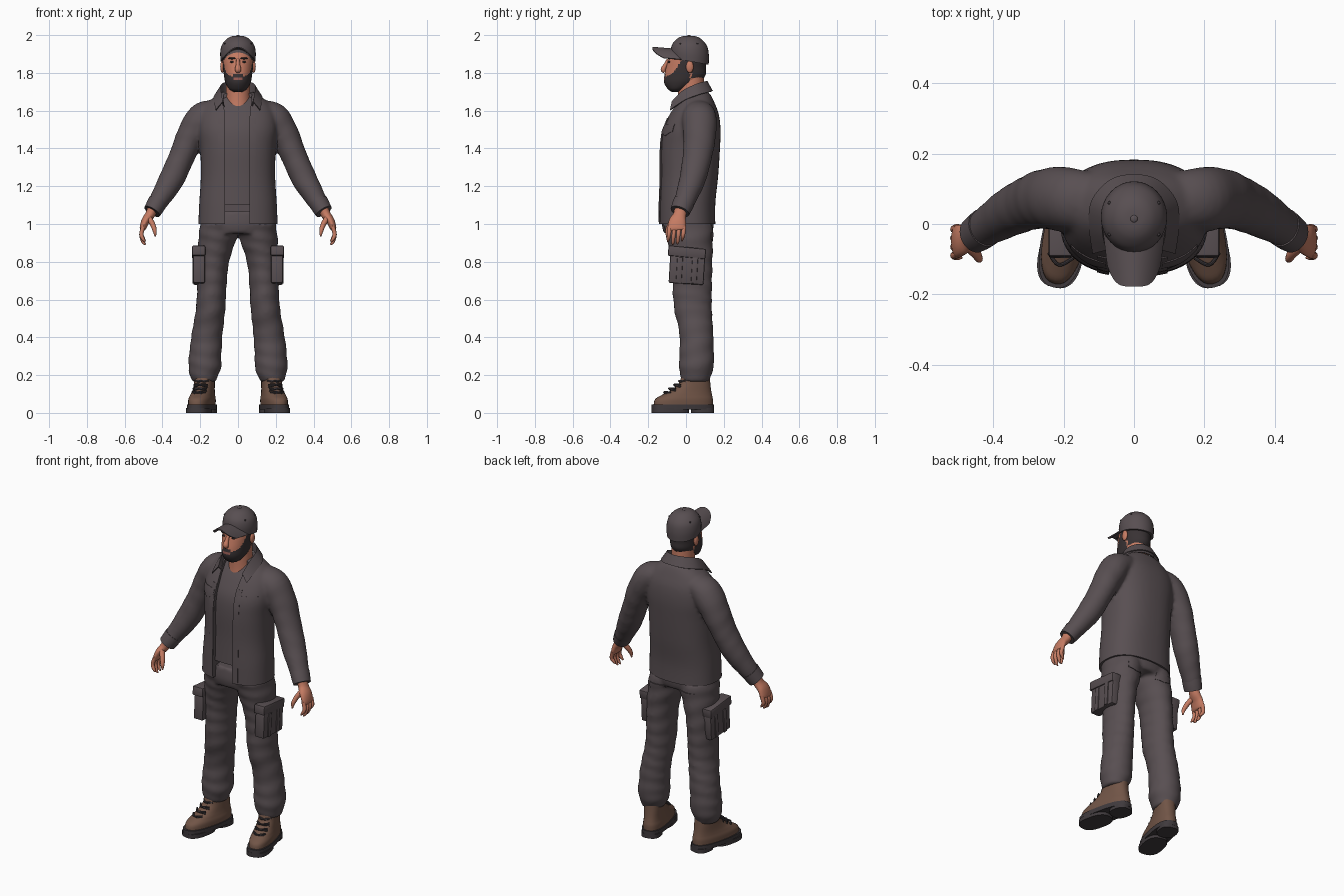
import bpy, bmesh, math
from mathutils import Vector, Matrix
from mathutils.bvhtree import BVHTree

cube = bpy.data.objects.get("Cube")
if cube:
    bpy.data.objects.remove(cube)


def material(name, r, g, b):
    m = bpy.data.materials.new(name)
    m.use_nodes = True
    m.diffuse_color = (r, g, b, 1)
    m.node_tree.nodes["Principled BSDF"].inputs["Base Color"].default_value = (r, g, b, 1)
    return m


CLOTH = material("charcoal_cloth", .098, .078, .084)
SKIN = material("skin", .56, .2, .125)
HAIR = material("dark_hair", .04, .032, .034)
LIP = material("lip", .33, .11, .09)
LEATHER = material("brown_leather", .165, .09, .062)
RUBBER = material("dark_rubber", .05, .042, .046)


def smooth(mesh, angle=40):
    bm = bmesh.new()
    bm.from_mesh(mesh)
    bmesh.ops.recalc_face_normals(bm, faces=bm.faces)
    for f in bm.faces:
        f.smooth = True
    for e in bm.edges:
        e.smooth = e.calc_face_angle(0) < math.radians(angle)
    bm.to_mesh(mesh)
    bm.free()


def make(name, bm, mat):
    mesh = bpy.data.meshes.new(name)
    bm.to_mesh(mesh)
    bm.free()
    mesh.materials.append(mat)
    smooth(mesh)
    obj = bpy.data.objects.new(name, mesh)
    bpy.context.scene.collection.objects.link(obj)
    return obj


def bake(obj, mat):
    mesh = bpy.data.meshes.new_from_object(obj.evaluated_get(bpy.context.evaluated_depsgraph_get()))
    obj.modifiers.clear()
    obj.data = mesh
    mesh.materials.clear()
    mesh.materials.append(mat)
    smooth(mesh)


def mirror(obj):
    new = obj.copy()
    new.data = obj.data.copy()
    new.name = obj.name.replace("left", "right")
    new.data.transform(Matrix.Diagonal((-1, 1, 1, 1)))
    new.data.flip_normals()
    bpy.context.scene.collection.objects.link(new)


def spline(rows, n):
    out = []
    for i in range(len(rows) - 1):
        a, b, c, d = (rows[min(max(i + k, 0), len(rows) - 1)] for k in (-1, 0, 1, 2))
        for s in range(n):
            t = s / n
            out.append([q + .5 * t * (r - p + t * (2*p - 5*q + 4*r - e + t * (3*(q - r) + e - p)))
                        for p, q, r, e in zip(a, b, c, d)])
    return out + [list(rows[-1])]


def add_loft(bm, rings, seg=32, n=5, flat=True, power=2, fold=0):
    """Skin ellipses (x, y, z, rx, ry); level when flat, else square to the path."""
    rings = spline(rings, n)
    loops = []
    for i, (x, y, z, rx, ry) in enumerate(rings):
        u, v = Vector((1, 0, 0)), Vector((0, 1, 0))
        if not flat:
            t = (Vector(rings[min(i + 1, len(rings) - 1)][:3]) - Vector(rings[max(i - 1, 0)][:3])).normalized()
            v = (v - t * v.dot(t)).normalized()
            u = v.cross(t)
        loop = []
        for k in range(seg):
            a = math.tau * k / seg
            c, s = math.cos(a), math.sin(a)
            r = 1 + fold * math.sin(z * 75 + 2 * math.sin(a + z * 9))
            p = u * math.copysign(abs(c) ** (2 / power), c) * rx * r
            p += v * math.copysign(abs(s) ** (2 / power), s) * ry * r
            loop.append(bm.verts.new(Vector((x, y, z)) + p))
        loops.append(loop)
    for a, b in zip(loops, loops[1:]):
        for k in range(seg):
            bm.faces.new((a[k], a[(k + 1) % seg], b[(k + 1) % seg], b[k]))
    bm.faces.new(loops[0])
    bm.faces.new(loops[-1])


def loft(name, mat, rings, **kw):
    bm = bmesh.new()
    add_loft(bm, rings, **kw)
    return make(name, bm, mat)


def tube(name, mat, rings, **kw):
    return loft(name, mat, rings, flat=False, **kw)


def ball(name, mat, loc, size):
    bm = bmesh.new()
    bmesh.ops.create_uvsphere(bm, u_segments=16, v_segments=10, radius=1,
                              matrix=Matrix.Translation(loc) @ Matrix.Diagonal((*size, 1)))
    return make(name, bm, mat)


def box(name, mat, loc, size, bevel=.008, turn=0):
    bm = bmesh.new()
    bmesh.ops.create_cube(bm, size=1, matrix=Matrix.Translation(loc) @ Matrix.Rotation(turn, 4, 'X')
                          @ Matrix.Diagonal((*size, 1)))
    bmesh.ops.bevel(bm, geom=bm.edges[:], offset=bevel, segments=2, affect='EDGES', profile=.5)
    return make(name, bm, mat)


def sheet(name, mat, rows, thick):
    bm = bmesh.new()
    grid = [[bm.verts.new(p) for p in row] for row in rows]
    for a, b in zip(grid, grid[1:]):
        for k in range(len(a) - 1):
            bm.faces.new((a[k], a[k + 1], b[k + 1], b[k]))
    bmesh.ops.recalc_face_normals(bm, faces=bm.faces)
    bmesh.ops.solidify(bm, geom=bm.faces[:], thickness=thick)
    return make(name, bm, mat)


def patch(name, target, x0, x1, z0, z1, way=1, point=0):
    """Lay a thin cloth flap on the target, seen along +y or -y."""
    tree = BVHTree.FromPolygons([v.co for v in target.data.vertices], [p.vertices for p in target.data.polygons])
    rows = []
    for j in range(9):
        row = []
        for i in range(13):
            u = i / 12
            low = z0 - point * (1 - abs(2 * u - 1))
            x, z = x0 + (x1 - x0) * u, low + (z1 - low) * j / 8
            hit = tree.ray_cast(Vector((x, -way, z)), Vector((0, way, 0)))[0] or Vector((x, 0, z))
            row.append(hit - Vector((0, way * .004, 0)))
        rows.append(row)
    sheet(name, CLOTH, rows, .006)


def fuse(name, mat, bm):
    obj = make(name, bm, mat)
    mod = obj.modifiers.new("fuse", 'REMESH')
    mod.mode, mod.voxel_size = 'VOXEL', .01
    mod = obj.modifiers.new("soften", 'SMOOTH')
    mod.factor, mod.iterations = .5, 5
    bake(obj, mat)
    return obj


def cut(obj, outline, y0, y1):
    bm = bmesh.new()
    face = bm.faces.new([bm.verts.new((x, y0, z)) for x, z in outline])
    ext = bmesh.ops.extrude_face_region(bm, geom=[face])["geom"]
    bmesh.ops.translate(bm, vec=(0, y1 - y0, 0), verts=[g for g in ext if isinstance(g, bmesh.types.BMVert)])
    tool = make("cutter", bm, CLOTH)
    tool.hide_render = True
    mod = obj.modifiers.new("cut", 'BOOLEAN')
    mod.operation, mod.object = 'DIFFERENCE', tool
    bake(obj, CLOTH)
    bpy.data.objects.remove(tool)


# Jacket: body and sleeves fused, then hemmed and opened at the front
body = [(0, .005, .94, .212, .152), (0, .005, 1.1, .206, .15), (0, .015, 1.25, .197, .155),
        (0, .02, 1.4, .2, .16), (0, .028, 1.5, .21, .155), (0, .042, 1.58, .2, .132),
        (0, .05, 1.64, .165, .102), (0, .055, 1.685, .105, .075), (0, .055, 1.7, .08, .06)]
sleeve = [(.12, .065, 1.6, .06, .08), (.19, .07, 1.56, .082, .092), (.25, .072, 1.465, .076, .086),
          (.296, .06, 1.36, .068, .078), (.35, .035, 1.24, .067, .07), (.408, 0, 1.14, .055, .058),
          (.452, -.03, 1.07, .043, .05)]
bm = bmesh.new()
add_loft(bm, body, seg=48, power=2.4)
for s in (1, -1):
    add_loft(bm, [(s * r[0], *r[1:]) for r in sleeve], flat=False, fold=.012)
jacket = fuse("jacket", CLOTH, bm)
cut(jacket, [(-.3, .8), (.3, .8), (.3, 1.0), (-.3, 1.0)], -.4, .4)
cut(jacket, [(-.07, .9), (.06, .9), (.06, 1.55), (.08, 1.75), (-.08, 1.75), (-.07, 1.55)], -.4, 0)
loft("undershirt", CLOTH, [(0, r[1], max(r[2], 1.05), r[3] - .03, r[4] - .018) for r in body[1:-1]], power=2.4)
for side, s in (("left", 1), ("right", -1)):
    patch(side + "_chest_flap", jacket, s * .08, s * .18, 1.49, 1.53, point=.025)
    edge = .06 if s > 0 else -.07
    patch(side + "_placket", jacket, edge + s * .002, edge + s * .035, 1.01, 1.56)

# Collar: stand, fold and leaf
half = [[(.07, -.05, 1.62), (.085, -.01, 1.66), (.085, .05, 1.69), (.05, .1, 1.7), (0, .115, 1.7)],
        [(.08, -.075, 1.65), (.09, -.02, 1.705), (.088, .05, 1.74), (.05, .1, 1.755), (0, .113, 1.757)],
        [(.118, -.085, 1.605), (.128, -.01, 1.655), (.122, .065, 1.685), (.07, .125, 1.7), (0, .142, 1.705)]]
rows = [spline(h + [(-x, y, z) for x, y, z in h[-2::-1]], 4) for h in half]
sheet("collar", CLOTH, [list(map(Vector, r)) for r in rows], .006)

# Trousers: hips and legs fused
leg = [(.1, .01, 1.0, .1, .13), (.11, .02, .92, .1, .122), (.13, .03, .8, .083, .11),
       (.138, .033, .68, .078, .105), (.145, .037, .55, .078, .1), (.163, .055, .42, .082, .09),
       (.174, .056, .3, .086, .092), (.176, .055, .235, .086, .092), (.18, .05, .19, .072, .078),
       (.18, .05, .165, .062, .07)]
bm = bmesh.new()
add_loft(bm, [(0, .01, .95, .18, .128), (0, .01, 1.0, .2, .138), (0, .01, 1.07, .185, .13)])
for s in (1, -1):
    add_loft(bm, [(s * r[0], *r[1:]) for r in leg], fold=.025)
trousers = fuse("trousers", CLOTH, bm)
for side, s in (("left", 1), ("right", -1)):
    patch(side + "_back_pocket_flap", trousers, s * .05, s * .15, .92, .955, way=-1, point=.012)

# Cargo pockets
parts = [box("left_cargo_pocket", CLOTH, (.206, .005, .765), (.062, .185, .165), turn=-.06),
         box("left_cargo_flap", CLOTH, (.208, .005, .85), (.07, .2, .055), turn=-.1)]
for y in (-.035, .045):
    parts.append(box("left_cargo_pleat", CLOTH, (.235, y, .755), (.014, .03, .14), .004, -.06))

# Cuffs and hands
parts.append(tube("left_cuff", CLOTH, [(.424, -.01, 1.118, .052, .057), (.44, -.022, 1.09, .05, .055),
                                       (.455, -.032, 1.066, .047, .052)]))
parts.append(tube("left_palm", SKIN, [(.445, -.025, 1.1, .028, .034), (.465, -.033, 1.05, .026, .034),
                                      (.49, -.045, 1.015, .022, .045), (.505, -.05, .975, .016, .047),
                                      (.507, -.05, .965, .006, .035)], seg=20))
for i, tip in enumerate((.905, .89, .893, .91)):
    y = -.086 + .025 * i
    parts.append(tube("left_finger", SKIN, [(.502, y, .985, .011, .012), (.512, y - .004, .945, .011, .011),
                                            (.502, y - .008, tip + .015, .009, .009),
                                            (.49, y - .01, tip, .003, .003)], seg=10))
parts.append(tube("left_thumb", SKIN, [(.478, -.055, 1.04, .016, .018), (.453, -.08, 1.0, .014, .016),
                                       (.441, -.098, .965, .011, .012), (.438, -.102, .935, .004, .004)], seg=12))

# Boots, modelled straight and then turned outwards
boot = [loft("left_boot", LEATHER, [(0, (a + b) / 2, z, w, (b - a) / 2) for z, a, b, w in (
    (.03, -.175, .145, .061), (.07, -.168, .145, .062), (.095, -.13, .14, .057),
    (.12, -.08, .135, .053), (.16, -.035, .13, .051), (.22, -.02, .125, .05))], power=2.4)]
for name, y, ry, z0, z1, w in (("welt", -.017, .168, .018, .045, .066), ("tread", -.085, .1, 0, .025, .064),
                               ("heel", .09, .06, 0, .025, .055)):
    boot.append(loft("left_boot_" + name, RUBBER, [(0, y, z0, w, ry), (0, y, z1, w, ry)], n=1, power=2.6))
for i in range(4):
    y, z = -.115 + .027 * i, .103 + .02 * i
    for s in (1, -1):
        boot.append(tube("left_lace", RUBBER, [(-.036, y + .024, z - .006 * s, .005, .005),
                         (0, y - .004, z + .006, .005, .005), (.036, y + .024, z + .006 * s, .005, .005)], seg=8))
for part in boot:
    part.data.transform(Matrix.Translation((.188, 0, 0)) @ Matrix.Rotation(.22, 4, 'Z'))
parts += boot

# Head with beard and hair painted by region
loft("neck", SKIN, [(0, .03, 1.59, .078, .078), (0, .028, 1.66, .066, .07), (0, .026, 1.78, .064, .068)])
head = loft("head", SKIN, [(0, -.055, 1.698, .02, .018), (0, -.047, 1.715, .048, .05), (0, -.022, 1.75, .067, .094),
                           (0, -.005, 1.79, .075, .109), (0, 0, 1.83, .079, .105), (0, .006, 1.87, .081, .1),
                           (0, .012, 1.93, .076, .085)], seg=72, n=9)
head.data.materials.append(HAIR)
head.data.materials.append(LIP)
for f in head.data.polygons:
    x, y, z = abs(f.center.x), f.center.y, f.center.z
    side = x / .077
    beard = y < .02 and z < 1.782 + .08 * side ** 6 + (.014 if x < .028 else 0)
    f.material_index = 1 if beard or (y > .03 and z > 1.77) else 0
    if x < .024 and abs(z - 1.768) < .007 and y < 0:
        f.material_index = 2
tube("nose", SKIN, [(0, -.094, 1.872, .009, .008), (0, -.107, 1.845, .011, .01),
                    (0, -.12, 1.818, .017, .014), (0, -.112, 1.804, .012, .008)], seg=16)
parts += [ball("left_ear", SKIN, (.083, .02, 1.832), (.011, .02, .032)),
          ball("left_eye", HAIR, (.031, -.089, 1.858), (.013, .006, .005)),
          ball("left_eyebrow", HAIR, (.032, -.089, 1.877), (.021, .008, .005))]

# Cap: crown, button, curved brim and eyelets
crown = loft("cap_crown", CLOTH, [(0, .02, 1.865, .092, .1), (0, .02, 1.91, .094, .101), (0, .02, 1.95, .085, .091),
                                  (0, .018, 1.98, .06, .064), (0, .016, 1.994, .033, .035), (0, .015, 1.997, .004, .004)])
for v in crown.data.vertices:
    v.co.z -= .18 * v.co.y * (1.997 - v.co.z) / .13
ball("cap_button", CLOTH, (0, .015, 1.995), (.011, .011, .005))
rows = []
for j in range(9):
    v = j / 8
    rows.append([])
    for i in range(21):
        u = i / 10 - 1
        root = .02 - .096 * math.sqrt(1 - .8 * u * u)
        rows[-1].append(Vector((u * (.088 - .012 * v), root + v * (-.178 + .06 * u ** 4 - root),
                                1.93 + .008 * v - .058 * u * u)))
sheet("cap_brim", CLOTH, rows, .006)
for y in (-.03, .06):
    parts.append(ball("left_cap_eyelet", RUBBER, (.07, y, 1.955), (.005, .005, .004)))

for part in parts:
    mirror(part)
